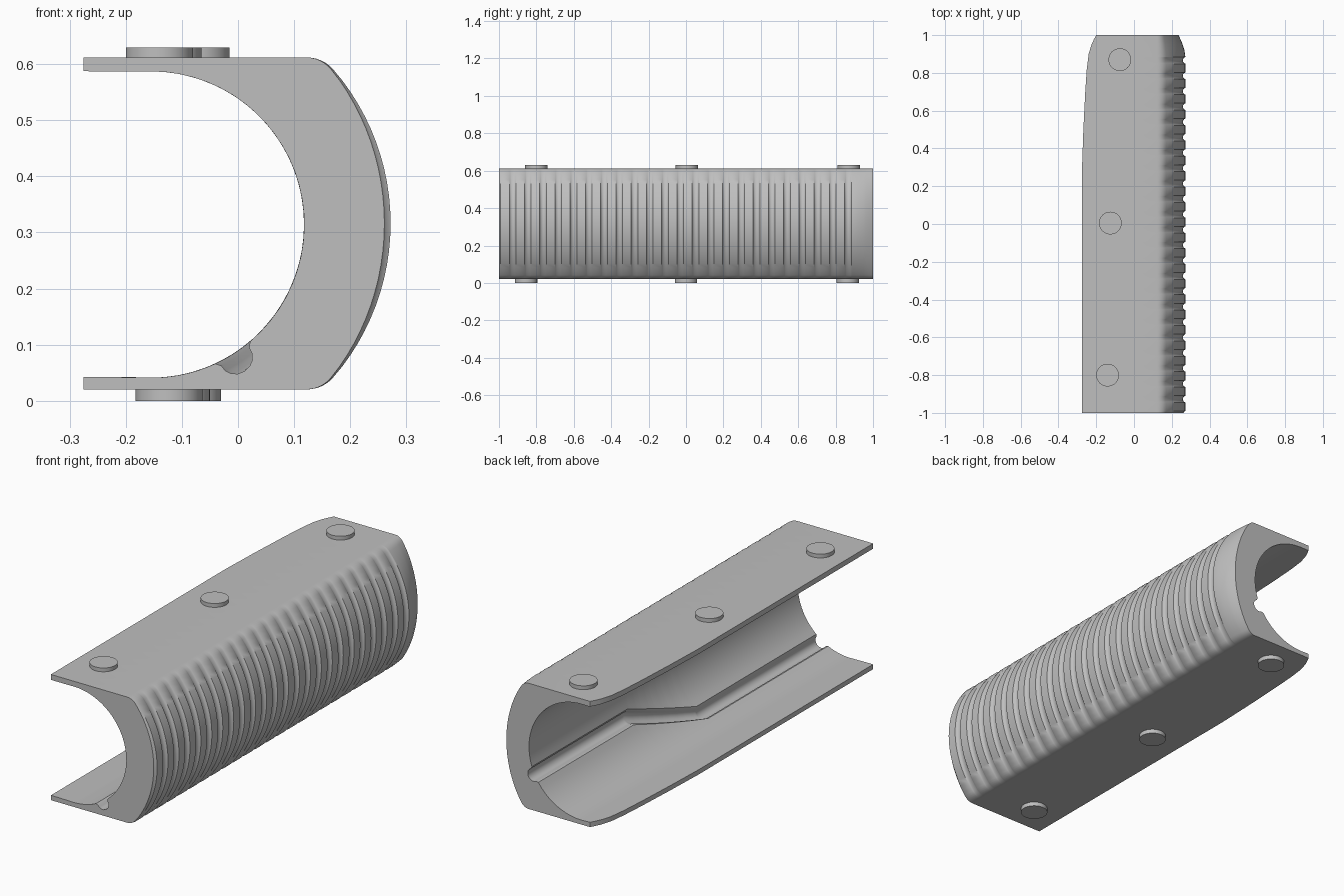
import bpy, bmesh, math
from math import radians, cos, sin

if "Cube" in bpy.data.objects:
    bpy.data.objects.remove(bpy.data.objects["Cube"])

TOP, BOT, MID = 0.612, 0.02, 0.316       # outer faces and mid height
BX, BR = -0.155, 0.273                   # bore centre x and radius
FX = 0.12                                # where the flat faces start to curve

grey = bpy.data.materials.new("plain grey")
grey.diffuse_color = (0.52, 0.52, 0.52, 1)
grey.use_nodes = True
grey.node_tree.nodes["Principled BSDF"].inputs["Base Color"].default_value = grey.diffuse_color


def interp(table, v):
    """Piecewise linear lookup."""
    if v <= table[0][0]:
        return table[0][1]
    for (a, p), (b, q) in zip(table, table[1:]):
        if v <= b:
            return p + (q - p) * (v - a) / (b - a)
    return table[-1][1]


LEFT_EDGE = [(-1, -0.275), (0.3, -0.275), (0.5, -0.268), (0.7, -0.258), (0.82, -0.25),
             (0.9, -0.24), (0.95, -0.225), (0.98, -0.211), (1, -0.2)]
CHANNEL = [(-0.11, -57.5), (0.29, -27)]                # channel angle along the bore
END_TAPER = [(0.885, 0), (0.92, 0.005), (0.96, 0.018), (1, 0.036)]
RIB_PITCH, RIB_START = 0.0815, 0.866
GROOVE = [(0, 0.013), (0.008, 0.0115), (0.014, 0.007), (0.018, 0)]
grooves = [RIB_START - RIB_PITCH * k for k in range(24)]


def outer_offset(y):
    d = min(abs(y - g) for g in grooves)
    return interp(GROOVE, d) + interp(END_TAPER, y)


def section(y):
    """Closed C-shaped outline in x and z at the given y."""
    xl = interp(LEFT_EDGE, y)
    f = 1 - outer_offset(y) / (0.272 - FX)
    half = []                                          # top half of the curved grip side
    for i in range(7):                                 # soft shoulder
        t = i / 6
        half.append(((1 - t) ** 2 * FX + 2 * t * (1 - t) * 0.151 + t * t * 0.17,
                     (1 - t * t) * TOP + t * t * 0.59))
    a0 = math.asin((0.59 - MID) / 0.42)
    for i in range(1, 13):
        a = a0 * (1 - i / 12)
        half.append((-0.148 + 0.42 * cos(a), MID + 0.42 * sin(a)))
    half = [(FX + (x - FX) * f, z) for x, z in half]
    pts = [(xl, TOP)] + half + [(x, 2 * MID - z) for x, z in reversed(half[:-1])]
    pts += [(xl, BOT), (xl, 0.0425), (min(-0.2, xl + 0.03), 0.0425)]
    # bore with a rounded channel
    g = radians(interp(CHANNEL, y))
    w = 0.105

    def polar(r, a):
        return (BX + r * cos(a), 0.314 + r * sin(a))
    start, stop = g - w - 0.03, g + w + 0.03
    lo = -math.pi / 2
    pts += [polar(BR, lo + (start - lo) * i / 10) for i in range(11)]
    for i in range(9):
        a = math.pi * i / 8
        pts.append(polar(BR + 0.008 + 0.029 * sin(a), g - w * cos(a)))
    pts += [polar(BR, stop + (math.pi / 2 - stop) * i / 26) for i in range(27)]
    pts += [(min(-0.2, xl + 0.03), 0.5865), (xl, 0.5875)]
    return pts


def finish(name, bm, angle):
    bmesh.ops.recalc_face_normals(bm, faces=bm.faces)
    me = bpy.data.meshes.new(name)
    bm.to_mesh(me)
    bm.free()
    me.materials.append(grey)
    ob = bpy.data.objects.new(name, me)
    bpy.context.collection.objects.link(ob)
    bpy.ops.object.select_all(action='DESELECT')
    ob.select_set(True)
    bpy.context.view_layer.objects.active = ob
    bpy.ops.object.shade_smooth_by_angle(angle=radians(angle))


# ribbed shell: outline lofted along y
ys = {-1.0, 1.0, 0.29, -0.11}
for g in grooves:
    for d, _ in GROOVE:
        ys |= {round(g - d, 4), round(g + d, 4)}
ys |= {p[0] for p in LEFT_EDGE + END_TAPER}
ys = sorted(y for y in ys if -1 <= y <= 1)
bm = bmesh.new()
rings = [[bm.verts.new((x, y, z)) for x, z in section(y)] for y in ys]
n = len(rings[0])
for a, b in zip(rings, rings[1:]):
    for i in range(n):
        j = (i + 1) % n
        bm.faces.new((a[i], a[j], b[j], b[i]))
bm.faces.new(rings[0])
bm.faces.new(rings[-1])
finish("ribbed_shell", bm, 35)

# round studs on the upper and lower faces
STUDS = {"upper_stud": (0.610, 0.63, [(-0.075, 0.87), (-0.125, 0.005), (-0.14, -0.80)]),
         "lower_stud": (0.0, 0.022, [(-0.09, 0.865), (-0.11, 0.0), (-0.123, -0.855)])}
for name, (z0, z1, places) in STUDS.items():
    for x, y in places:
        bm = bmesh.new()
        bmesh.ops.create_cone(bm, cap_ends=True, segments=40, radius1=0.06,
                              radius2=0.06, depth=z1 - z0)
        bmesh.ops.translate(bm, verts=bm.verts, vec=(x, y, (z0 + z1) / 2))
        finish(name, bm, 30)
